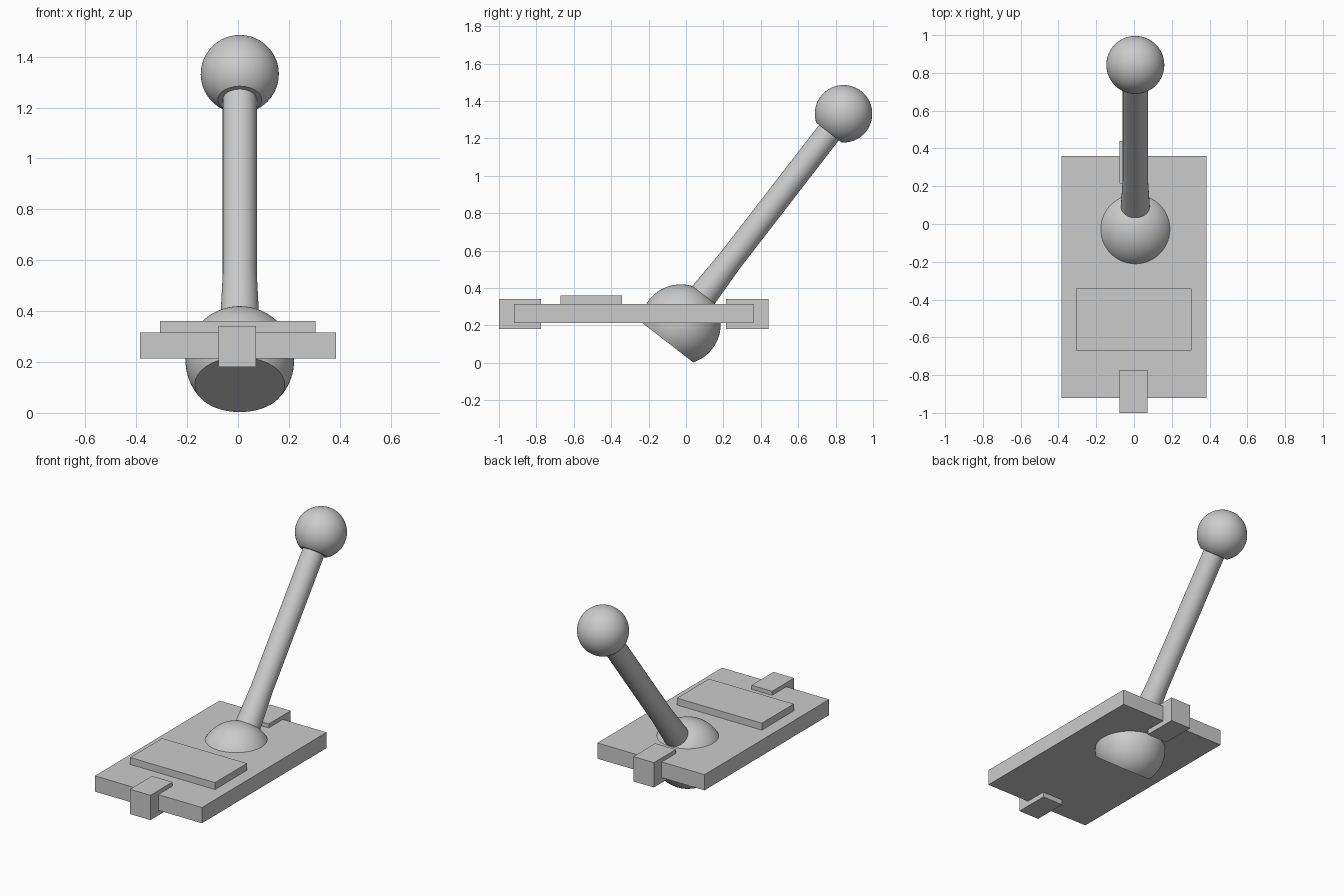
import bpy, bmesh, math
from mathutils import Matrix

if "Cube" in bpy.data.objects:
    bpy.data.objects.remove(bpy.data.objects["Cube"])

TILT = math.radians(37.7)
PIVOT = Matrix.Translation((0.007, -0.028, 0.206)) @ Matrix.Rotation(-TILT, 4, 'X')


def finish(name, bm, smooth=False):
    bmesh.ops.recalc_face_normals(bm, faces=bm.faces)
    me = bpy.data.meshes.new(name)
    bm.to_mesh(me)
    bm.free()
    ob = bpy.data.objects.new(name, me)
    bpy.context.collection.objects.link(ob)
    if smooth:
        bpy.ops.object.select_all(action='DESELECT')
        ob.select_set(True)
        bpy.context.view_layer.objects.active = ob
        bpy.ops.object.shade_smooth_by_angle(angle=math.radians(35))
    return ob


def box(name, lo, hi):
    bm = bmesh.new()
    bmesh.ops.create_cube(bm, size=1)
    for v in bm.verts:
        v.co = [(a + b) / 2 + c * (b - a) for a, b, c in zip(lo, hi, v.co)]
    return finish(name, bm)


def lathe(name, profile, sides=64):
    """Revolve (radius, height) points about the tilted lever axis."""
    bm = bmesh.new()
    vs = [bm.verts.new((r, 0, h)) for r, h in profile]
    es = [bm.edges.new(p) for p in zip(vs, vs[1:])]
    bmesh.ops.spin(bm, geom=vs + es, axis=(0, 0, 1), cent=(0, 0, 0),
                   angle=math.tau, steps=sides, use_duplicate=False)
    bmesh.ops.remove_doubles(bm, verts=bm.verts, dist=1e-5)
    bm.transform(PIVOT)
    return finish(name, bm, True)


def cut_ball(radius, centre, cut, steps=32):
    """Sphere profile with a flat cut below its centre."""
    start = math.asin(cut / radius)
    arc = [start + (math.pi / 2 - start) * i / steps for i in range(steps + 1)]
    pts = [(radius * math.cos(a), centre + radius * math.sin(a)) for a in arc]
    pts[-1] = (0, centre + radius)
    return [(0, centre + cut)] + pts


# mounting plate and raised panel
box("base_plate", (-0.385, -0.92, 0.214), (0.385, 0.36, 0.316))
box("raised_panel", (-0.306, -0.67, 0.31), (0.304, -0.342, 0.361))

# end clips
for name, y0, y1 in (("front_clip", -1.0, -0.774), ("back_clip", 0.215, 0.44)):
    box(name, (-0.077, y0, 0.181), (0.071, y1, 0.342))

# pivot ball, lever shaft and knob along the tilted axis
lathe("pivot_ball", cut_ball(0.2135, 0, -0.12))
lathe("lever_shaft", [(0, 0.12), (0.08, 0.12), (0.067, 0.43), (0.067, 1.36), (0, 1.36)])
lathe("lever_knob", cut_ball(0.1535, 1.423, -0.127))
